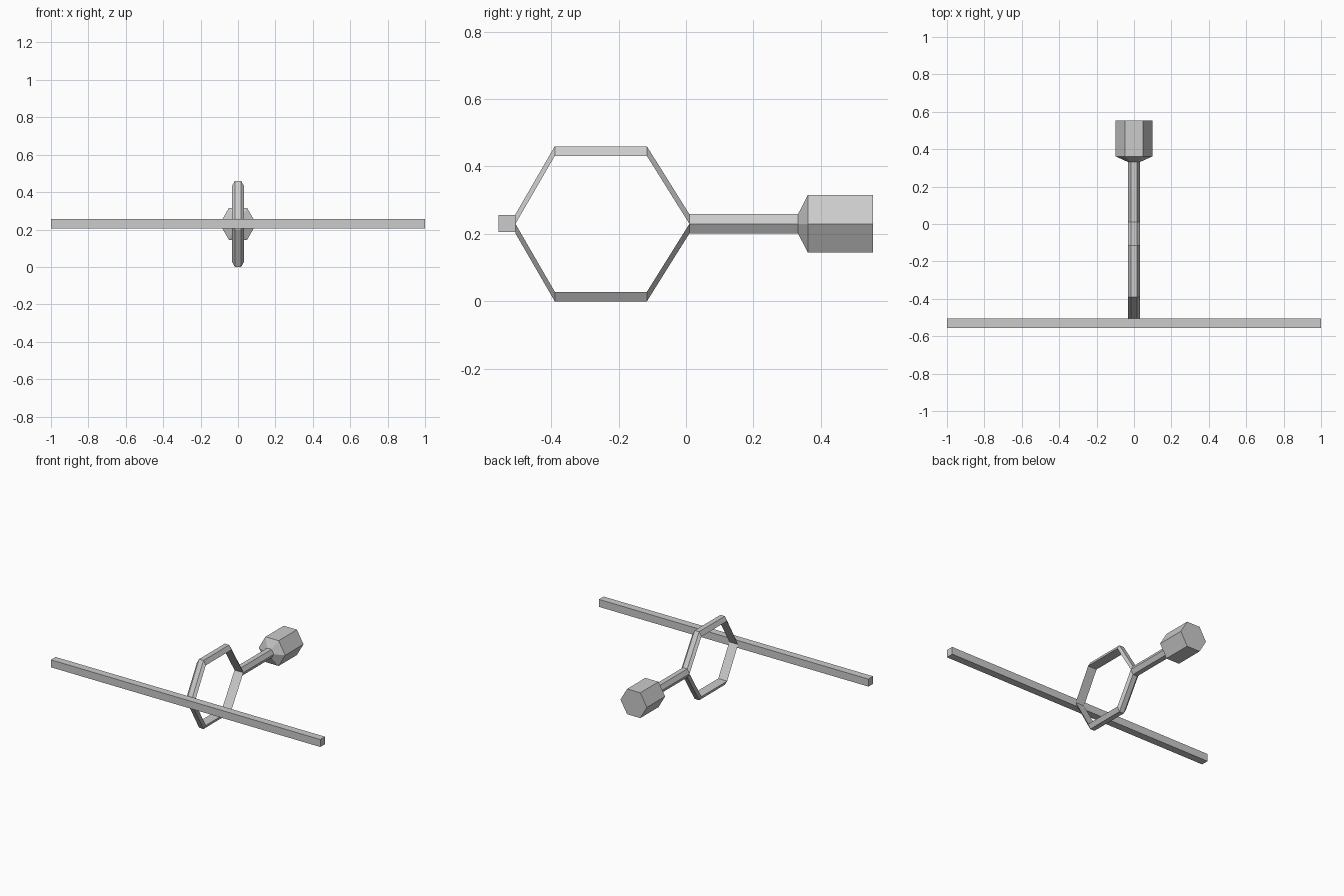
import bpy, bmesh
from math import cos, sin, pi

if "Cube" in bpy.data.objects:
    bpy.data.objects.remove(bpy.data.objects["Cube"])

ZC = 0.23    # height of the central axis
R = 0.033    # shaft radius


def loft(name, sections):
    """Skin equal-sized rings of points into one closed solid."""
    bm = bmesh.new()
    rings = [[bm.verts.new(p) for p in s] for s in sections]
    n = len(rings[0])
    for a, b in zip(rings, rings[1:]):
        for i in range(n):
            j = (i + 1) % n
            bm.faces.new((a[i], a[j], b[j], b[i]))
    bm.faces.new(rings[0])
    bm.faces.new(rings[-1])
    bmesh.ops.recalc_face_normals(bm, faces=bm.faces)
    mesh = bpy.data.meshes.new(name)
    bm.to_mesh(mesh)
    bm.free()
    ob = bpy.data.objects.new(name, mesh)
    bpy.context.collection.objects.link(ob)
    return ob


def hexagon(y, r):
    return [(r * cos(i * pi / 3), y, ZC + r * sin(i * pi / 3)) for i in range(6)]


def half_hexagon(y, offset, side):
    # One half of the shaft section, moved away from the axis
    return [(r[0], y, ZC + side * (offset + r[1]))
            for r in ((R, 0), (R / 2, R * 0.866), (-R / 2, R * 0.866), (-R, 0))]


# Cross bar at the front
bpy.ops.mesh.primitive_cube_add(size=1, location=(0, -0.5305, ZC + 0.001))
bar = bpy.context.object
bar.name = "cross_bar"
bar.scale = (2, 0.05, 0.05)

# Open hexagonal frame: the shaft splits into an upper and a lower half
path = [(0.01, 0), (-0.116, 0.2014), (-0.389, 0.2014), (-0.5055, 0)]
for name, side in (("upper_frame", 1), ("lower_frame", -1)):
    loft(name, [half_hexagon(y, o, side) for y, o in path])

# Shaft flaring into the hexagonal head at the back
loft("shaft_and_head", [hexagon(y, r) for y, r in
                        ((0.01, R), (0.332, R), (0.361, 0.098), (0.5545, 0.098))])
